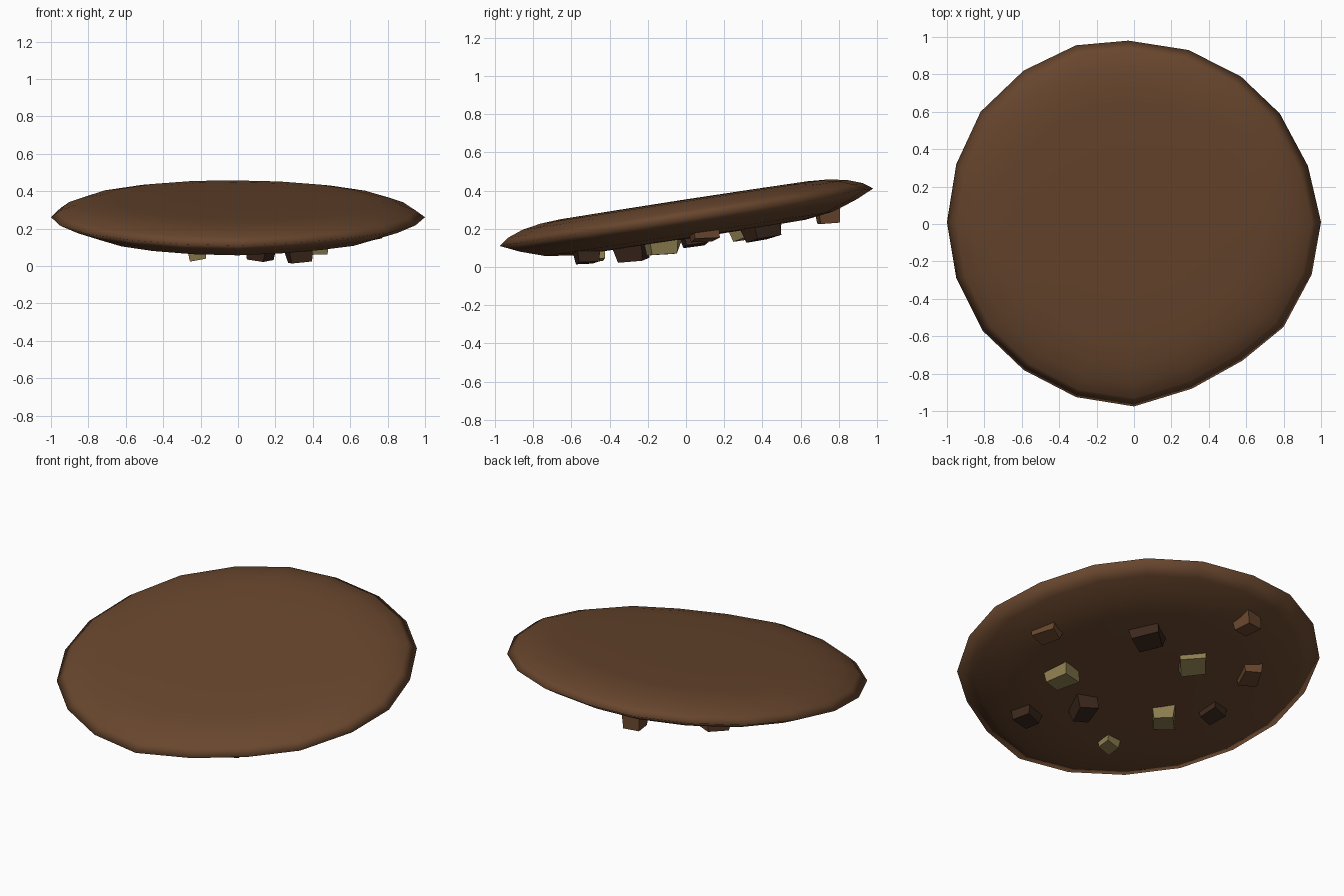
import bpy, bmesh, math, random
from mathutils import Matrix, Vector, Euler

if "Cube" in bpy.data.objects:
    bpy.data.objects.remove(bpy.data.objects["Cube"])

random.seed(4)
TILT = Matrix.Translation((0, 0, 0.26)) @ Matrix.Rotation(math.radians(8.75), 4, 'X')


def material(name, rgb):
    m = bpy.data.materials.new(name)
    m.diffuse_color = (*rgb, 1)
    m.use_nodes = True
    m.node_tree.nodes["Principled BSDF"].inputs["Base Color"].default_value = m.diffuse_color
    return m


BROWN = material("baked_brown", (0.14, 0.062, 0.027))
DARK = material("dark_chip", (0.045, 0.021, 0.012))
OLIVE = material("pale_chip", (0.27, 0.21, 0.08))


def finish(bm, name, mat, smooth):
    bmesh.ops.recalc_face_normals(bm, faces=bm.faces)
    for f in bm.faces:
        f.smooth = smooth
    me = bpy.data.meshes.new(name)
    bm.to_mesh(me)
    bm.free()
    me.materials.append(mat)
    ob = bpy.data.objects.new(name, me)
    bpy.context.collection.objects.link(ob)
    return ob


# Biscuit disc: slightly uneven 20-sided outline, rounded rim, tilted back
outline = [(1, .01), (.93, .31), (.78, .59), (.57, .79), (.29, .93),
           (-.03, .98), (-.31, .955), (-.59, .82), (-.82, .6), (-.95, .32),
           (-1, .01), (-.95, -.29), (-.81, -.57), (-.59, -.78), (-.31, -.925),
           (0, -.975), (.31, -.88), (.58, -.73), (.80, -.55), (.95, -.27)]
profile = [(.35, .092), (.66, .09), (.77, .083), (.87, .065), (.95, .036),
           (1, 0), (.9, -.045), (.77, -.088), (.62, -.108), (.3, -.112)]
bm = bmesh.new()
rings = [[bm.verts.new(TILT @ Vector((x * r, y * r / .988, h))) for x, y in outline]
         for r, h in profile]
for a, b in zip(rings, rings[1:]):
    for i in range(20):
        j = (i + 1) % 20
        bm.faces.new((a[i], a[j], b[j], b[i]))
for ring, h in ((rings[0], .093), (rings[-1], -.113)):
    c = bm.verts.new(TILT @ Vector((0, 0, h)))
    for i in range(20):
        bm.faces.new((ring[i], ring[(i + 1) % 20], c))
finish(bm, "biscuit_disc", BROWN, True)

# Angular chips under the disc: x, y, half width, half length, turn, lowest height, colour
chips = [(.69, .10, .055, .075, 20, -.145, BROWN),
         (.23, .39, .075, .085, 35, -.18, DARK),
         (-.18, .75, .055, .06, 10, -.15, BROWN),
         (-.145, .33, .07, .075, 50, -.165, OLIVE),
         (-.48, .42, .06, .08, -25, -.15, BROWN),
         (.41, -.13, .065, .08, 15, -.18, OLIVE),
         (.12, -.29, .06, .085, -20, -.19, DARK),
         (.32, -.52, .065, .06, 15, -.165, DARK),
         (-.32, -.13, .065, .09, -40, -.175, OLIVE),
         (-.525, .045, .055, .07, 10, -.16, DARK),
         (-.22, -.47, .052, .05, 5, -.16, OLIVE)]
for n, (x, y, hx, hy, turn, low, mat) in enumerate(chips, 1):
    bm = bmesh.new()
    bmesh.ops.create_cube(bm, size=2)
    rot = Euler((random.uniform(-.2, .2), random.uniform(-.2, .2), math.radians(turn))).to_matrix()
    for v in bm.verts:
        k = random.uniform(.72, .95) if v.co.z < 0 else random.uniform(.95, 1.1)
        v.co = rot @ Vector((v.co.x * hx * k, v.co.y * hy * k, v.co.z * .05))
    drop = low - min(v.co.z for v in bm.verts)
    for v in bm.verts:
        v.co = TILT @ (v.co + Vector((x, y / .988 - .02, drop)))
    finish(bm, f"chip_{n}", mat, False)
